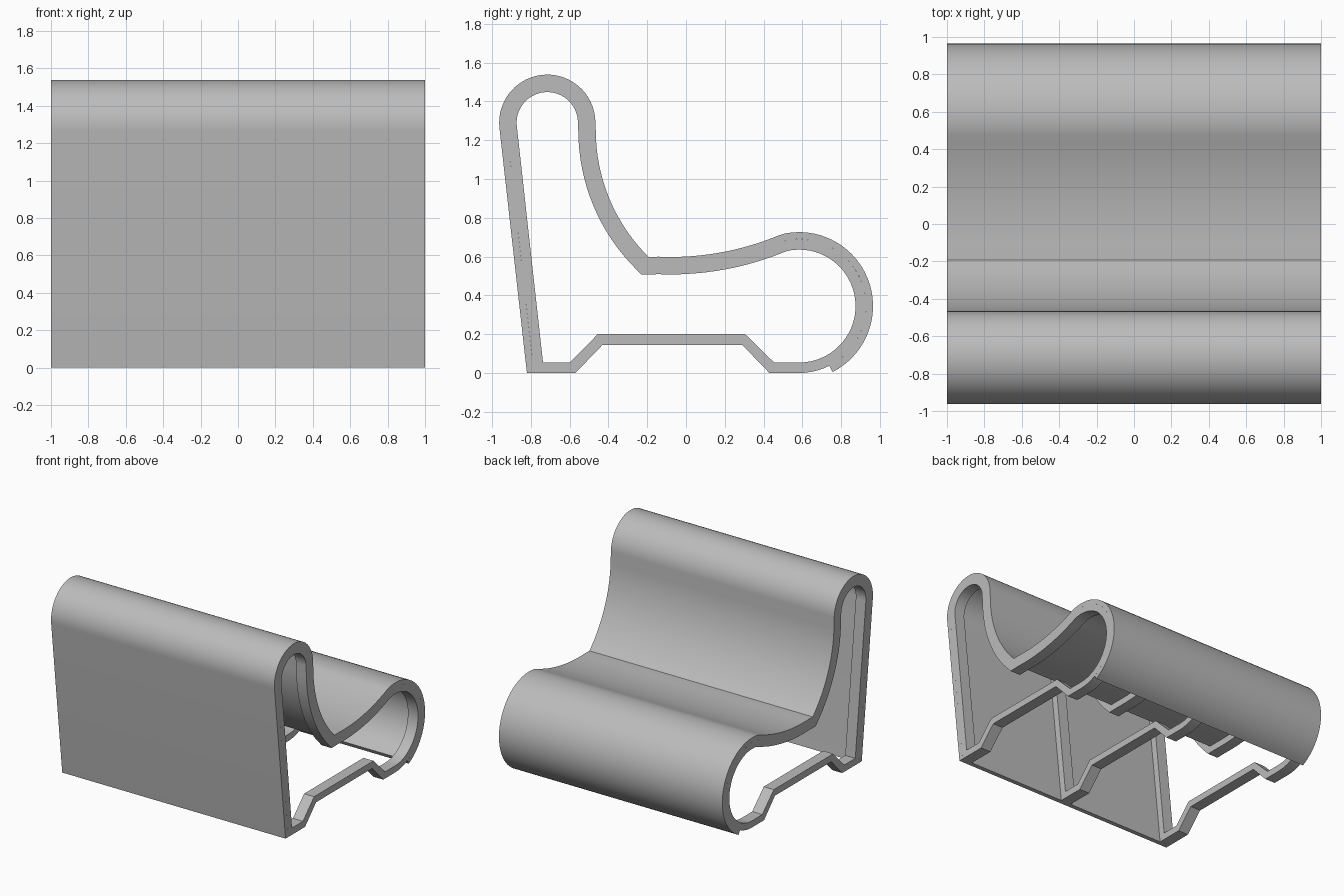
import bpy
import bmesh
from math import cos, sin, radians
from mathutils import Vector

if "Cube" in bpy.data.objects:
    bpy.data.objects.remove(bpy.data.objects["Cube"])

SHELL = 0.036       # sheet thickness
RIM = 0.09          # sheet plus rib thickness
RIB_WIDTH = 0.09

grey = bpy.data.materials.new("plain grey")
grey.use_nodes = True
grey.diffuse_color = (0.5, 0.5, 0.5, 1)
grey.node_tree.nodes["Principled BSDF"].inputs["Base Color"].default_value = (0.5, 0.5, 0.5, 1)


def arc(cy, cz, radius, start, end, steps, skip=0):
    """Points of an arc in the y-z plane, angles in degrees."""
    angles = [radians(start + (end - start) * i / steps) for i in range(skip, steps + 1)]
    return [Vector((cy + radius * cos(a), cz + radius * sin(a))) for a in angles]


def side_path(last_angle):
    """Outer outline: back panel, top roll, backrest, seat, front roll."""
    return ([Vector((-0.82, 0))]
            + arc(-0.715, 1.29, 0.248, 186.4, -3, 32)
            + arc(0.452, 1.25, 0.917, 180, 225.3, 16)
            + arc(-0.08, 2.054, 1.456, 265.3, 292.6, 12, 1)
            + arc(0.583, 0.345, 0.381, 106, last_angle, 36, 1))


def inset(path, distance):
    """Offset an open path to its right with mitred corners."""
    result = []
    for i, p in enumerate(path):
        dirs = []
        if i > 0:
            dirs.append((p - path[i - 1]).normalized())
        if i < len(path) - 1:
            dirs.append((path[i + 1] - p).normalized())
        normals = [Vector((d.y, -d.x)) for d in dirs]
        mitre = sum(normals, Vector((0, 0))).normalized()
        result.append(p + mitre * distance / mitre.dot(normals[0]))
    return result


def band(name, outer, inner, x0, x1, closed):
    """Solid strip between two matching outlines, extruded along x."""
    bm = bmesh.new()
    rows = []
    for a, b in zip(outer, inner):
        rows.append([bm.verts.new((x, p[0], p[1]))
                     for x, p in ((x0, a), (x1, a), (x1, b), (x0, b))])
    pairs = list(zip(rows, rows[1:]))
    if closed:
        pairs.append((rows[-1], rows[0]))
    else:
        bm.faces.new(rows[0])
        bm.faces.new(rows[-1])
    for r, s in pairs:
        for k in range(4):
            n = (k + 1) % 4
            bm.faces.new((r[k], r[n], s[n], s[k]))
    bmesh.ops.recalc_face_normals(bm, faces=bm.faces)
    mesh = bpy.data.meshes.new(name)
    bm.to_mesh(mesh)
    bm.free()
    mesh.materials.append(grey)
    obj = bpy.data.objects.new(name, mesh)
    bpy.context.collection.objects.link(obj)
    bpy.ops.object.select_all(action='DESELECT')
    obj.select_set(True)
    bpy.context.view_layer.objects.active = obj
    bpy.ops.object.shade_smooth_by_angle(angle=radians(20))


# Curved sheet over the full width
sheet = side_path(-63)
sheet_inner = inset(sheet, SHELL)
sheet_inner[0].y = 0
band("seat_shell", sheet, sheet_inner, -1, 1, False)

# Ribs under the sheet, each closed by a stepped floor bar
rib = side_path(-90)
rib_outer, rib_inner = inset(rib, SHELL), inset(rib, RIM)
rib_outer[0] = Vector((-0.784, 0))
rib_inner[0] = Vector((-0.737, 0.055))
rib_outer += [(0.43, 0), (0.29, 0.145), (-0.43, 0.145), (-0.57, 0)]
rib_inner += [(0.453, 0.055), (0.305, 0.2), (-0.455, 0.2), (-0.597, 0.055)]
half = RIB_WIDTH / 2
for name, x in (("right_rib", half - 1), ("middle_rib", 0), ("left_rib", 1 - half)):
    band(name, rib_outer, rib_inner, x - half, x + half, True)
